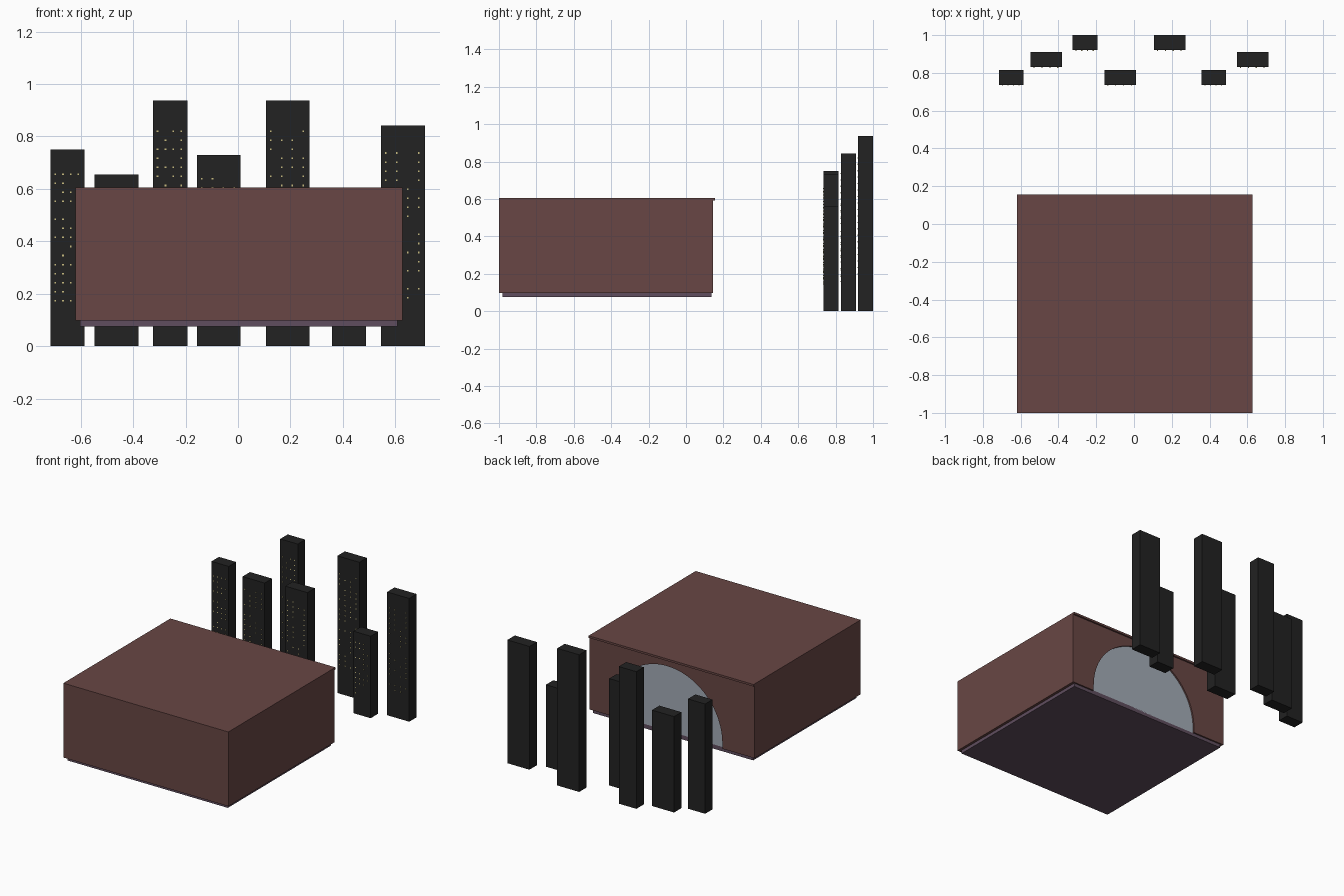
import bpy, bmesh, math, random

if "Cube" in bpy.data.objects:
    bpy.data.objects.remove(bpy.data.objects["Cube"])

random.seed(4)


def material(name, rgb):
    m = bpy.data.materials.new(name)
    m.diffuse_color = (*rgb, 1)
    m.use_nodes = True
    m.node_tree.nodes["Principled BSDF"].inputs["Base Color"].default_value = m.diffuse_color
    return m


BROWN = material("brown wall", (0.14, 0.062, 0.058))
PURPLE = material("purple floor", (0.117, 0.075, 0.112))
GLASS = material("grey glass", (0.37, 0.41, 0.47))
BLACK = material("dark tower", (0.016, 0.016, 0.016))
LIGHT = material("lit window", (0.60, 0.52, 0.22))


def add_box(bm, x, y, z, mat=0):
    """Box from three (low, high) ranges."""
    v = [bm.verts.new((a, b, c)) for a in x for b in y for c in z]
    for f in ((0, 1, 3, 2), (4, 6, 7, 5), (0, 4, 5, 1),
              (2, 3, 7, 6), (0, 2, 6, 4), (1, 5, 7, 3)):
        bm.faces.new([v[i] for i in f]).material_index = mat


def finish(name, bm, *mats):
    bmesh.ops.recalc_face_normals(bm, faces=bm.faces)
    me = bpy.data.meshes.new(name)
    bm.to_mesh(me)
    bm.free()
    for m in mats:
        me.materials.append(m)
    ob = bpy.data.objects.new(name, me)
    bpy.context.collection.objects.link(ob)
    return ob


def box(name, x, y, z, mat):
    bm = bmesh.new()
    add_box(bm, x, y, z)
    return finish(name, bm, mat)


def prism(name, outline, y, mat):
    """Outline in x and z, extruded along y."""
    bm = bmesh.new()
    f = bm.faces.new([bm.verts.new((a, y[0], c)) for a, c in outline])
    new = bmesh.ops.extrude_face_region(bm, geom=[f])["geom"]
    bmesh.ops.translate(bm, vec=(0, y[1] - y[0], 0),
                        verts=[g for g in new if isinstance(g, bmesh.types.BMVert)])
    return finish(name, bm, mat)


# Room shell
X0, X1, Y0, Y1, Z0, Z1, T = -0.62, 0.627, -1.0, 0.145, 0.098, 0.592, 0.02
box("floor", (X0 + 0.018, X1 - 0.018), (-0.98, 0.135), (0.075, 0.104), PURPLE)
box("roof", (X0, X1), (Y0, 0.156), (Z1, 0.606), BROWN)
box("front_wall", (X0, X1), (Y0, Y0 + T), (Z0, Z1), BROWN)
box("left_wall", (X0, X0 + T), (Y0 + T, Y1 - T), (Z0, Z1), BROWN)
box("right_wall", (X1 - T, X1), (Y0 + T, Y1 - T), (Z0, Z1), BROWN)

# Back wall with an arched opening, and the pane set into it
CX, CZ, R = 0.04, 0.135, 0.416
arc = [(CX + R * math.cos(math.pi * i / 48), CZ + R * math.sin(math.pi * i / 48))
       for i in range(49)]
arch = [(CX + R, Z0)] + arc + [(CX - R, Z0)]
prism("back_wall", [(X1, Z0)] + arch + [(X0, Z0), (X0, Z1), (X1, Z1)],
      (Y1 - T, Y1), BROWN)
prism("arched_window", arch, (Y1 - 0.016, Y1 - 0.01), GLASS)

# Towers: x range, depth row, height
rows = {"near": (0.735, 0.815), "middle": (0.83, 0.91), "far": (0.92, 1.0)}
towers = [(-0.715, -0.585, "near", 0.75), (-0.547, -0.38, "middle", 0.655),
          (-0.325, -0.192, "far", 0.937), (-0.157, 0.01, "near", 0.73),
          (0.107, 0.273, "far", 0.937), (0.358, 0.488, "near", 0.56),
          (0.546, 0.713, "middle", 0.842)]
for n, (a, b, row, h) in enumerate(towers, 1):
    y = rows[row]
    bm = bmesh.new()
    add_box(bm, (a, b), y, (0, h))
    # Small lit windows on the front
    z = 0.875 * h
    while z > 0.21 * h:
        for i in range(4):
            if random.random() < 0.7:
                x = a + 0.018 + i * (b - a - 0.042) / 3
                add_box(bm, (x - 0.003, x + 0.003), (y[0] - 0.003, y[0] + 0.002),
                        (z - 0.003, z + 0.003), 1)
        z -= 0.0345
    finish(f"tower_{n}", bm, BLACK, LIGHT)
